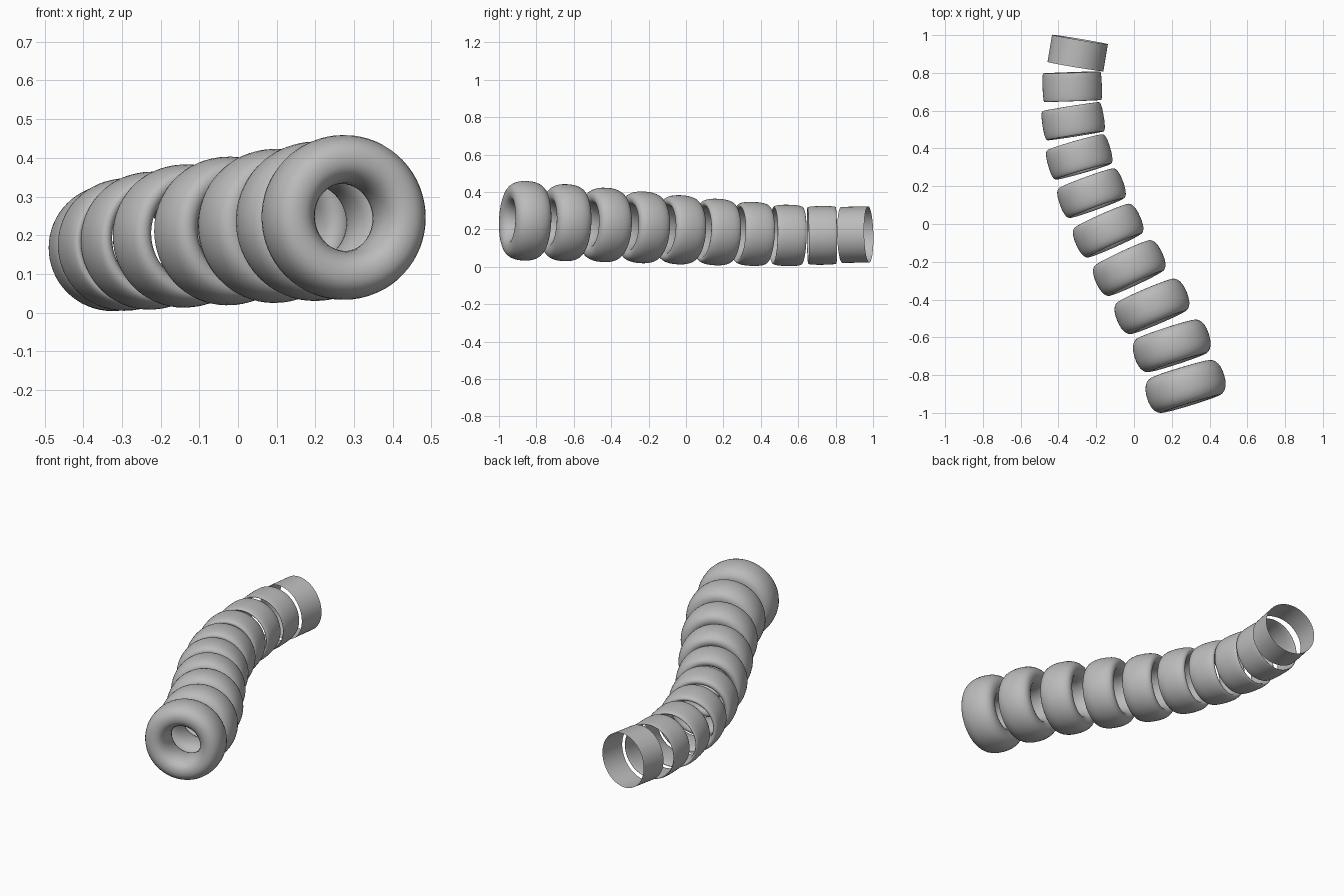
import bpy, bmesh
from math import sin, cos, pi, radians
from mathutils import Matrix, Vector

if "Cube" in bpy.data.objects:
    bpy.data.objects.remove(bpy.data.objects["Cube"])

grey = bpy.data.materials.new("plain grey")
grey.use_nodes = True
colour = (0.5, 0.5, 0.5, 1)
grey.diffuse_color = colour
grey.node_tree.nodes["Principled BSDF"].inputs["Base Color"].default_value = colour

SEGMENTS, SECTION = 64, 28
MID_RADIUS = 0.15

# Ring centres from back to front, with the turn about z in degrees
RINGS = [
    (-0.298, 0.905, 0.172, -9.5), (-0.327, 0.727, 0.168, 2),
    (-0.322, 0.544, 0.168, 9), (-0.290, 0.355, 0.176, 16),
    (-0.225, 0.163, 0.186, 20), (-0.137, -0.035, 0.198, 24),
    (-0.025, -0.233, 0.211, 25), (0.095, -0.436, 0.224, 23),
    (0.200, -0.645, 0.236, 18), (0.273, -0.860, 0.246, 17),
]


def spow(v, e):
    return (1 if v >= 0 else -1) * abs(v) ** e


def section(half_thick, half_width):
    """Rounded cross-section as (radius, position along the axis)."""
    if half_thick == 0:
        return [(MID_RADIUS, -half_width), (MID_RADIUS, half_width)]
    e = 2 / 2.3
    angles = [2 * pi * k / SECTION for k in range(SECTION)]
    return [(MID_RADIUS + half_thick * spow(cos(a), e),
             half_width * spow(sin(a), e)) for a in angles]


def make_ring(name, profile, matrix):
    """Revolve the section about the local y axis."""
    bm = bmesh.new()
    verts = [bm.verts.new((r, y, 0)) for r, y in profile]
    edges = [bm.edges.new(p) for p in zip(verts, verts[1:])]
    if len(verts) > 2:
        edges.append(bm.edges.new((verts[-1], verts[0])))
    bmesh.ops.spin(bm, geom=verts + edges, cent=(0, 0, 0), axis=(0, 1, 0),
                   angle=2 * pi, steps=SEGMENTS, use_merge=True)
    bmesh.ops.remove_doubles(bm, verts=bm.verts[:], dist=1e-5)
    bmesh.ops.recalc_face_normals(bm, faces=bm.faces[:])
    # An open sheet must face away from the axis
    f = max(bm.faces, key=lambda f: f.calc_center_median().xz.length)
    c = f.calc_center_median()
    if f.normal.dot(Vector((c.x, 0, c.z))) < 0:
        bmesh.ops.reverse_faces(bm, faces=bm.faces[:])
    mesh = bpy.data.meshes.new(name)
    bm.to_mesh(mesh)
    bm.free()
    mesh.materials.append(grey)
    mesh.shade_smooth()
    obj = bpy.data.objects.new(name, mesh)
    obj.matrix_world = matrix
    bpy.context.collection.objects.link(obj)


# Thin open tube at the back, each next ring fatter and wider
last = len(RINGS) - 1
for i, (x, y, z, turn) in enumerate(RINGS):
    before, after = RINGS[max(i - 1, 0)], RINGS[min(i + 1, last)]
    run = Vector(before[:2]) - Vector(after[:2])
    pitch = (before[2] - after[2]) / run.length
    matrix = (Matrix.Translation((x, y, z)) @ Matrix.Rotation(radians(turn), 4, 'Z')
              @ Matrix.Rotation(pitch, 4, 'X'))
    profile = section(0.007 * i, 0.073 + 0.0027 * i)
    make_ring("open_tube" if i == 0 else f"ring_{i}", profile, matrix)
